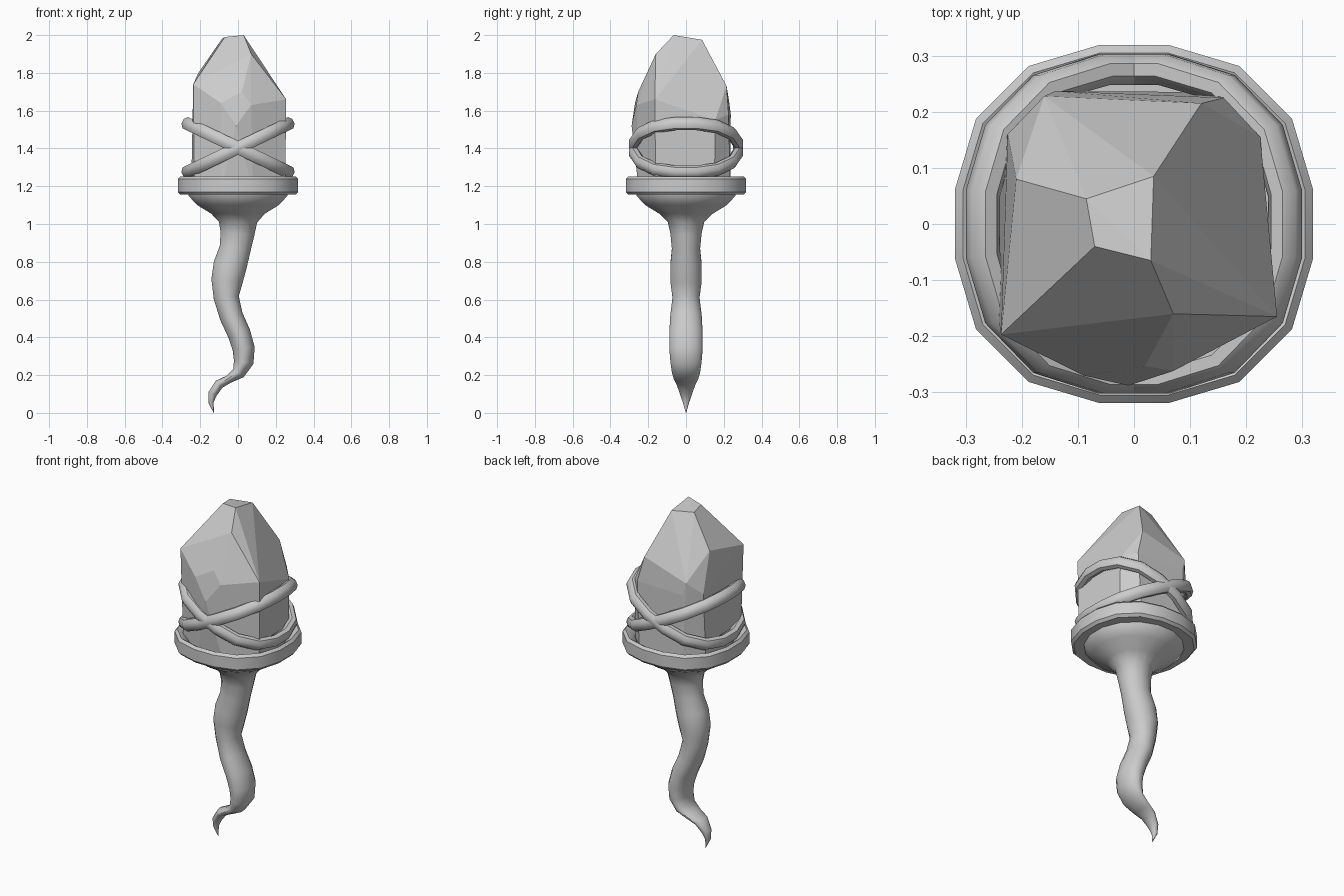
import bpy, bmesh, math
from mathutils import Vector

if "Cube" in bpy.data.objects:
    bpy.data.objects.remove(bpy.data.objects["Cube"])


def make_object(name, bm, smooth_angle=None):
    bmesh.ops.recalc_face_normals(bm, faces=bm.faces[:])
    mesh = bpy.data.meshes.new(name)
    bm.to_mesh(mesh)
    bm.free()
    obj = bpy.data.objects.new(name, mesh)
    bpy.context.collection.objects.link(obj)
    if smooth_angle:
        bpy.ops.object.select_all(action='DESELECT')
        obj.select_set(True)
        bpy.context.view_layer.objects.active = obj
        bpy.ops.object.shade_smooth_by_angle(angle=math.radians(smooth_angle))
    return obj


def skin(name, rings, closed=False, smooth_angle=40):
    """Bridge a list of point rings; cap the ends unless the loop is closed."""
    bm = bmesh.new()
    loops = [[bm.verts.new(p) for p in ring] for ring in rings]
    n = len(loops[0])
    pairs = list(zip(loops, loops[1:]))
    if closed:
        pairs.append((loops[-1], loops[0]))
    else:
        bm.faces.new(loops[0])
        bm.faces.new(loops[-1])
    for a, b in pairs:
        for i in range(n):
            j = (i + 1) % n
            bm.faces.new((a[i], a[j], b[j], b[i]))
    return make_object(name, bm, smooth_angle)


def squarish(a):
    return 1 + 0.06 * math.sin(2 * a) ** 2


ANGLES = [math.tau * (i + 0.5) / 16 for i in range(16)]

# Collar: 16-sided, slightly squared hoop with small bevels
collar_profile = [(0.25, 1.155), (0.308, 1.155), (0.322, 1.170), (0.322, 1.238),
                  (0.308, 1.252), (0.295, 1.245), (0.265, 1.22), (0.245, 1.18)]
skin("collar", [[(r * squarish(a) * math.cos(a), r * squarish(a) * math.sin(a), z)
                 for r, z in collar_profile] for a in ANGLES], closed=True, smooth_angle=35)

# Bowl and wavy handle: centre x, z, half width across the bend, half depth in y
stations = [(0, 1.19, .27, .27), (0, 1.15, .268, .268), (0, 1.10, .22, .22),
            (0, 1.055, .145, .145), (0, 1.01, .103, .098), (-.003, .95, .092, .084),
            (-.015, .87, .084, .076), (-.042, .78, .090, .085), (-.058, .70, .085, .085),
            (-.062, .61, .068, .073), (-.035, .51, .063, .085), (.006, .42, .062, .090),
            (.030, .34, .060, .090), (.030, .27, .054, .084), (.003, .212, .036, .075),
            (-.050, .178, .022, .064), (-.100, .152, .026, .050), (-.135, .10, .024, .032),
            (-.143, .055, .014, .017), (-.128, 0, .001, .001)]
rings = []
for k, (x, z, w, d) in enumerate(stations):
    p, q = stations[max(k - 1, 0)], stations[min(k + 1, len(stations) - 1)]
    t = Vector((q[0] - p[0], 0, q[1] - p[1])).normalized()
    side = Vector((-t.z, 0, t.x))
    rings.append([Vector((x, 0, z)) + side * w * math.cos(a) + Vector((0, d * math.sin(a), 0))
                  for a in ANGLES])
skin("bowl_and_handle", rings, smooth_angle=45)

# Two tilted bands crossing at front and back
for name, s in (("band_rising", 1), ("band_falling", -1)):
    rings = []
    normal = Vector((-s * 0.13, 0, 0.272)).normalized()
    for a in ANGLES:
        k = squarish(a)
        centre = Vector((0.272 * k * math.cos(a), 0.278 * k * math.sin(a),
                         1.403 + s * 0.13 * k * math.cos(a)))
        out = (centre - Vector((0, 0, 1.403))).normalized()
        rings.append([centre + out * 0.03 * math.cos(b) + normal * 0.036 * math.sin(b)
                      for b in [math.tau * (i + 0.5) / 8 for i in range(8)]])
    skin(name, rings, closed=True, smooth_angle=50)

# Faceted crystal: hull of a few hand-placed corners
corners = [
    (.03, -.065, 2.0), (-.07, -.04, 1.99), (-.085, .045, 1.98), (.035, .085, 1.975),
    (.07, -.16, 1.90), (-.21, .08, 1.80), (-.237, -.197, 1.74), (.255, -.165, 1.66),
    (.12, .215, 1.73), (.16, .225, 1.58), (-.14, .237, 1.58), (-.16, .228, 1.65),
    (-.225, .16, 1.58), (.225, .155, 1.55), (-.09, -.27, 1.64), (.02, -.253, 1.70),
    (.07, -.262, 1.63), (-.01, -.288, 1.52),
    (-.248, -.125, 1.18), (-.235, .15, 1.18), (-.14, .235, 1.18), (.14, .235, 1.18),
    (.225, .15, 1.18), (.25, -.16, 1.18), (.08, -.25, 1.18), (-.09, -.25, 1.18),
    (-.23, -.18, 1.18)]
bm = bmesh.new()
for c in corners:
    bm.verts.new(c)
hull = bmesh.ops.convex_hull(bm, input=bm.verts[:])
bmesh.ops.delete(bm, geom=[v for v in bm.verts if not v.link_faces], context='VERTS')
bmesh.ops.dissolve_limit(bm, angle_limit=math.radians(4), verts=bm.verts[:], edges=bm.edges[:])
make_object("crystal", bm)
